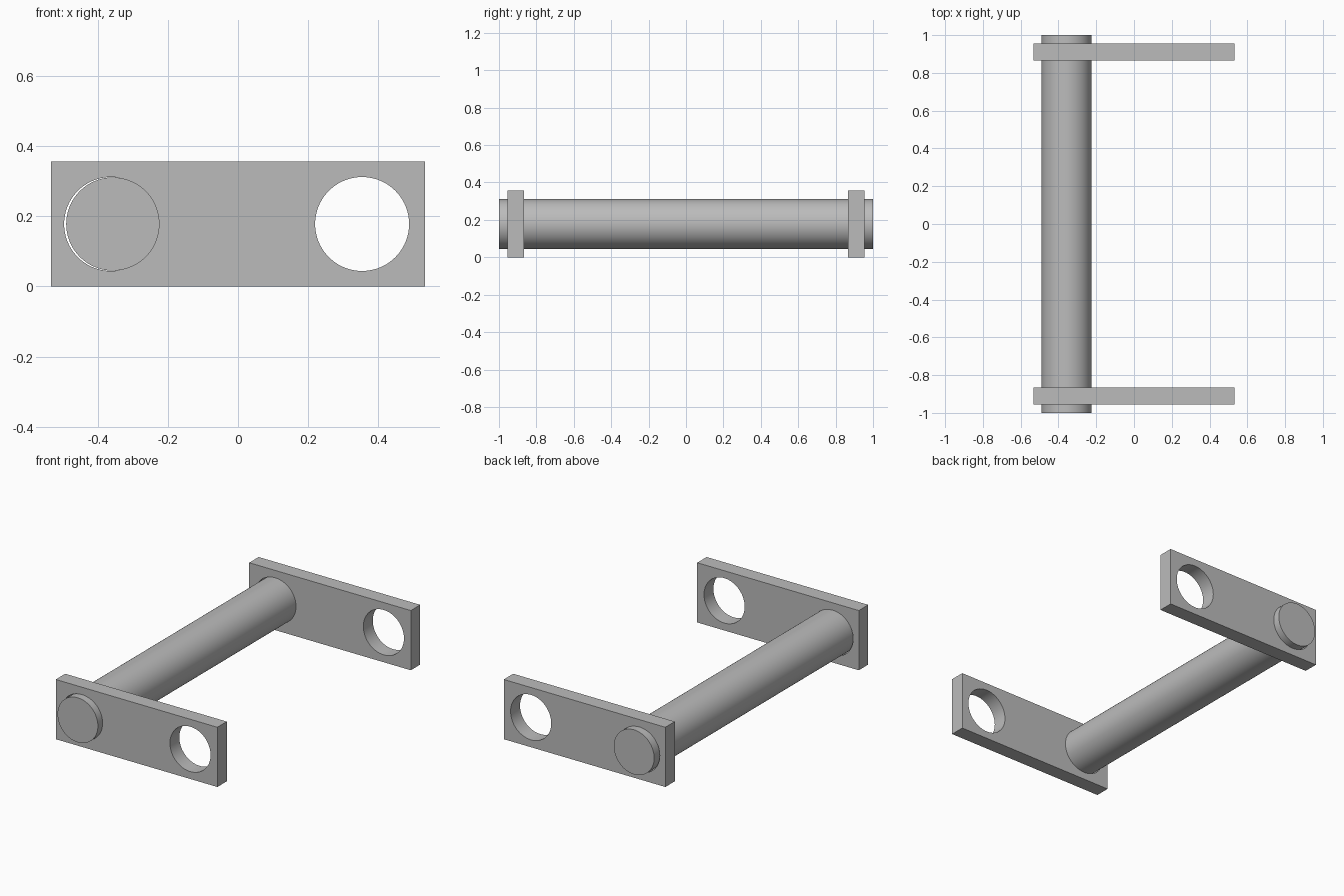
import bpy
from math import radians

if "Cube" in bpy.data.objects:
    bpy.data.objects.remove(bpy.data.objects["Cube"], do_unlink=True)

MID_Z = 0.178
PLATE_Y = 0.911

grey = bpy.data.materials.new("plain grey")
grey.use_nodes = True
color = (0.5, 0.5, 0.5, 1)
grey.diffuse_color = color
grey.node_tree.nodes["Principled BSDF"].inputs["Base Color"].default_value = color


def rod(name, x, y, radius, length):
    """Cylinder lying along the y axis."""
    bpy.ops.mesh.primitive_cylinder_add(
        vertices=96, radius=radius, depth=length,
        location=(x, y, MID_Z), rotation=(radians(90), 0, 0))
    obj = bpy.context.object
    obj.name = name
    obj.data.materials.append(grey)
    return obj


def smooth(obj):
    bpy.ops.object.select_all(action="DESELECT")
    obj.select_set(True)
    bpy.context.view_layer.objects.active = obj
    bpy.ops.object.shade_smooth_by_angle(angle=radians(30))


def link_plate(name, y):
    """Flat bar with a round hole near each end."""
    bpy.ops.mesh.primitive_cube_add(size=1, location=(0, y, MID_Z))
    plate = bpy.context.object
    plate.name = name
    plate.scale = (1.066, 0.089, 2 * MID_Z)
    bpy.ops.object.transform_apply(location=False, rotation=False, scale=True)
    plate.data.materials.append(grey)
    for x in (-0.362, 0.354):
        cutter = rod("hole_cutter", x, y, 0.134, 0.3)
        cutter.hide_render = True
        cut = plate.modifiers.new("hole", "BOOLEAN")
        cut.operation = "DIFFERENCE"
        cut.solver = "EXACT"
        cut.object = cutter
        bpy.context.view_layer.objects.active = plate
        bpy.ops.object.modifier_apply(modifier=cut.name)
        bpy.data.objects.remove(cutter, do_unlink=True)
    smooth(plate)


# Two matching plates joined by one long pin
link_plate("front_plate", -PLATE_Y)
link_plate("back_plate", PLATE_Y)
smooth(rod("pin", -0.357, 0, 0.133, 2))
